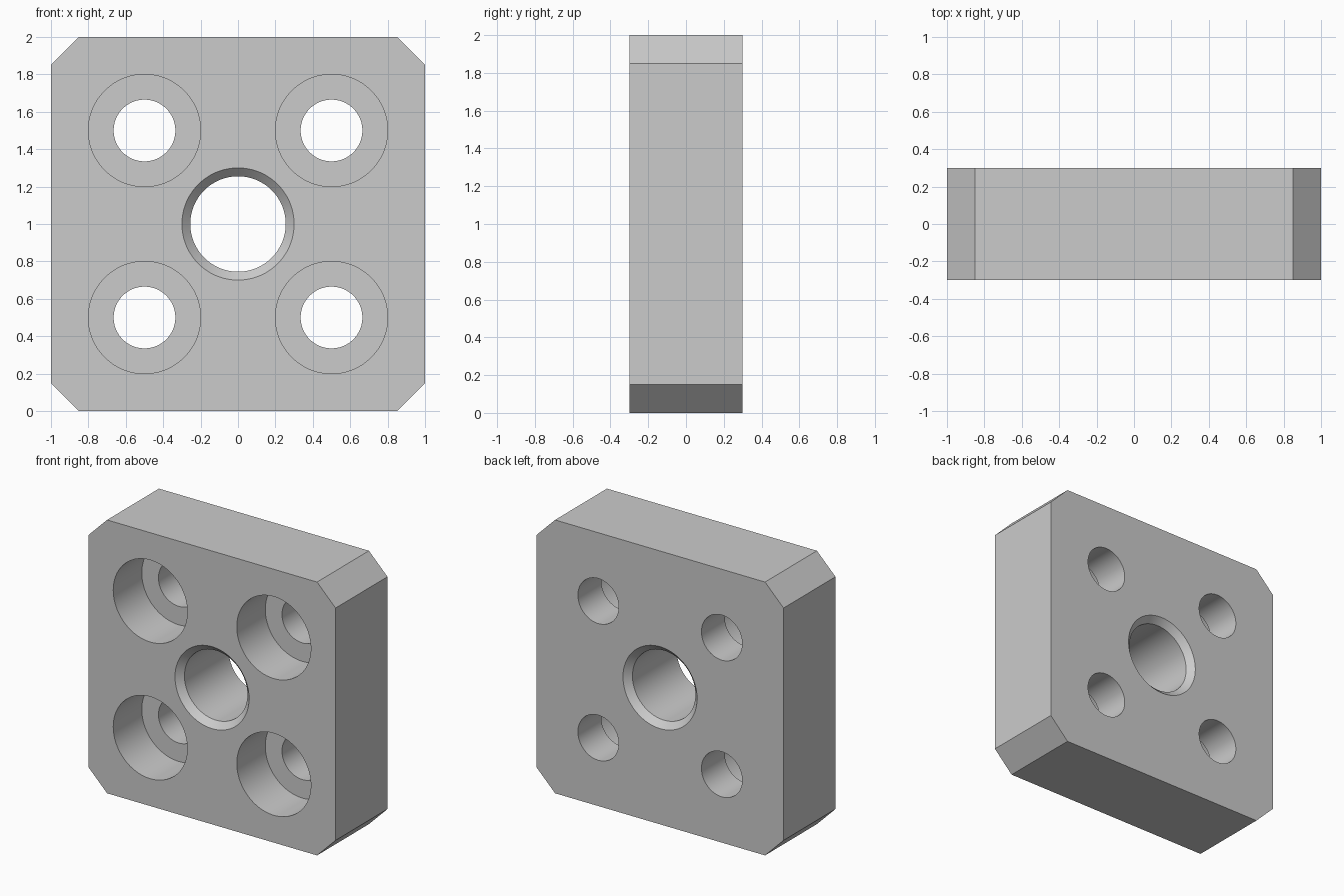
import bpy, bmesh, math
from mathutils import Matrix

cube = bpy.data.objects.get("Cube")
if cube:
    bpy.data.objects.remove(cube, do_unlink=True)

HALF, DEPTH, CUT = 1.0, 0.3, 0.15   # half width, half thickness, corner cut
OVER = 0.1                          # how far cutters stick out

metal = bpy.data.materials.new("light_grey_metal")
metal.use_nodes = True
grey = (0.6, 0.6, 0.6, 1)
metal.diffuse_color = grey
metal.node_tree.nodes["Principled BSDF"].inputs["Base Color"].default_value = grey


def make_object(name, bm):
    bmesh.ops.recalc_face_normals(bm, faces=bm.faces)
    mesh = bpy.data.meshes.new(name)
    bm.to_mesh(mesh)
    bm.free()
    mesh.materials.append(metal)
    obj = bpy.data.objects.new(name, mesh)
    bpy.context.collection.objects.link(obj)
    return obj


def turned_cutter(name, profile, x, z, segments=96):
    """Solid of revolution about the y direction; profile is (radius, y)."""
    bm = bmesh.new()
    rings = []
    for r, y in profile:
        angles = [2 * math.pi * i / segments for i in range(segments)]
        rings.append([bm.verts.new((x + r * math.cos(a), y, z + r * math.sin(a)))
                      for a in angles])
    for a, b in zip(rings, rings[1:]):
        for i in range(segments):
            j = (i + 1) % segments
            bm.faces.new((a[i], a[j], b[j], b[i]))
    bm.faces.new(rings[0])
    bm.faces.new(rings[-1])
    return make_object(name, bm)


# Block with four cut corners
bm = bmesh.new()
bmesh.ops.create_cube(bm, size=1)
bmesh.ops.transform(bm, verts=bm.verts, matrix=Matrix.Translation((0, 0, HALF))
                    @ Matrix.Diagonal((2 * HALF, 2 * DEPTH, 2 * HALF, 1)))
corners = [e for e in bm.edges
           if abs(e.verts[0].co.y - e.verts[1].co.y) > DEPTH]
bmesh.ops.bevel(bm, geom=corners, offset=CUT, segments=1, affect='EDGES')
block = make_object("mounting_block", bm)

# Central bore, chamfered at both ends
bore, mouth = 0.255, 0.3
edge = mouth - bore
cutters = [turned_cutter("centre_bore_cutter", [
    (mouth, -DEPTH - OVER), (mouth, -DEPTH), (bore, edge - DEPTH),
    (bore, DEPTH - edge), (mouth, DEPTH), (mouth, DEPTH + OVER)], 0, HALF)]

# Four counterbored bolt holes, wide at the front
floor = 0.33 - DEPTH
for x in (-0.5, 0.5):
    for z in (0.5, 1.5):
        cutters.append(turned_cutter("bolt_hole_cutter", [
            (0.3, -DEPTH - OVER), (0.3, floor),
            (0.165, floor), (0.165, DEPTH + OVER)], x, z))

# Cut the holes, apply the cuts and remove the cutters
bpy.context.view_layer.objects.active = block
for cutter in cutters:
    cutter.hide_render = True
    mod = block.modifiers.new("hole", 'BOOLEAN')
    mod.operation = 'DIFFERENCE'
    mod.solver = 'EXACT'
    mod.object = cutter
    bpy.ops.object.modifier_apply(modifier=mod.name)
    bpy.data.objects.remove(cutter, do_unlink=True)

# Smooth hole walls with crisp edges
bpy.ops.object.select_all(action='DESELECT')
block.select_set(True)
bpy.ops.object.shade_smooth_by_angle(angle=math.radians(25))
